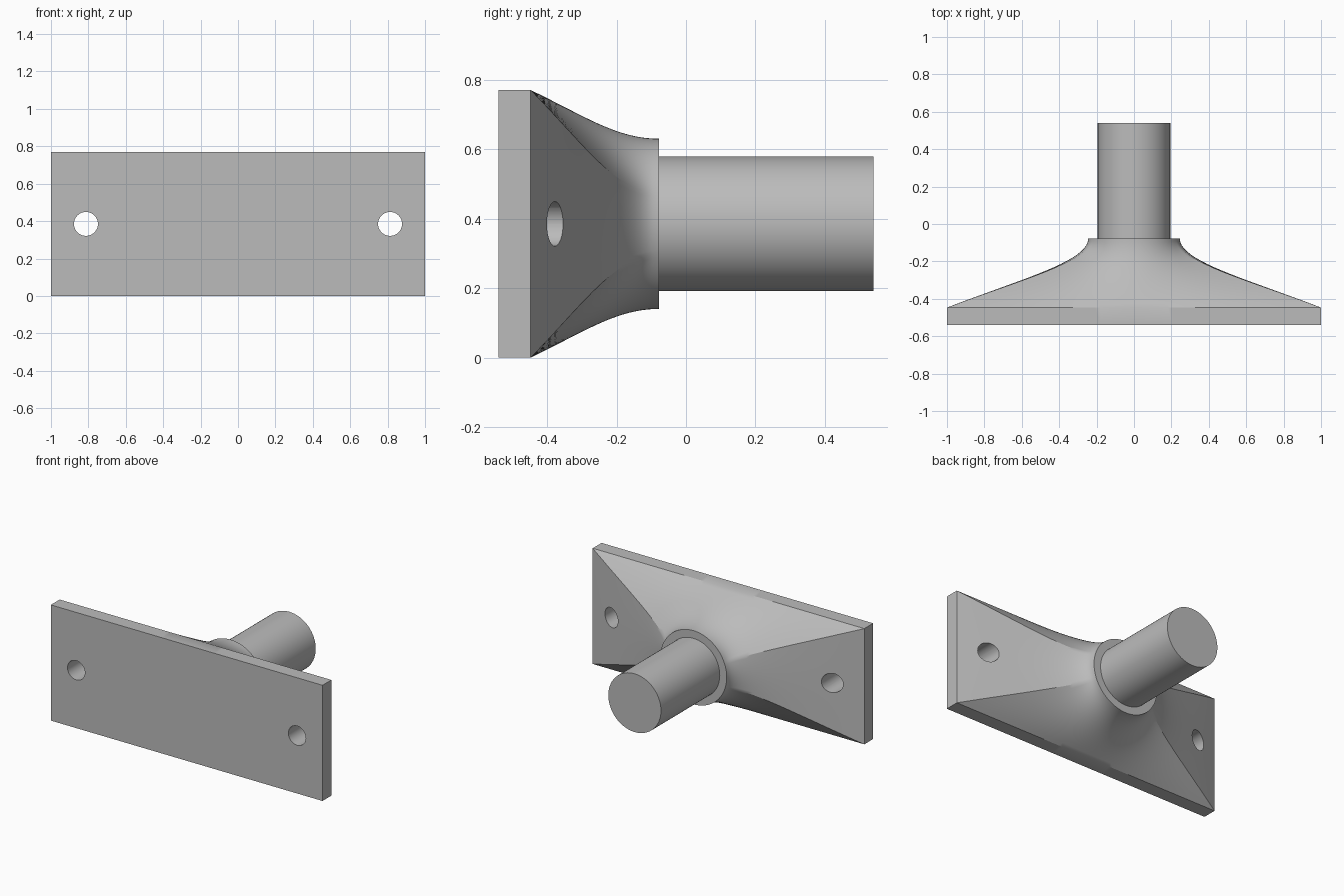
import bpy, bmesh, math
from mathutils import Vector, Matrix

if "Cube" in bpy.data.objects:
    bpy.data.objects.remove(bpy.data.objects["Cube"], do_unlink=True)

HALF_W, HALF_H = 1.0, 0.385          # plate half size
FRONT, PLATE_BACK, HUB_BACK, SHAFT_END = -0.54, -0.447, -0.078, 0.54
HUB_R, SHAFT_R = 0.245, 0.194
HOLE_X, HOLE_R = 0.813, 0.064

grey = bpy.data.materials.new("plain grey")
grey.use_nodes = True
grey.diffuse_color = (0.5, 0.5, 0.5, 1)
grey.node_tree.nodes["Principled BSDF"].inputs["Base Color"].default_value = (0.5, 0.5, 0.5, 1)


def finish(name, bm):
    mesh = bpy.data.meshes.new(name)
    bmesh.ops.recalc_face_normals(bm, faces=bm.faces)
    bm.to_mesh(mesh)
    bm.free()
    mesh.materials.append(grey)
    obj = bpy.data.objects.new(name, mesh)
    bpy.context.collection.objects.link(obj)
    return obj


def rod(name, x, y0, y1, radius, sides):
    bm = bmesh.new()
    place = Matrix.Translation((x, (y0 + y1) / 2, HALF_H)) @ Matrix.Rotation(math.pi / 2, 4, "X")
    bmesh.ops.create_cone(bm, cap_ends=True, segments=sides, radius1=radius,
                          radius2=radius, depth=y1 - y0, matrix=place)
    return finish(name, bm)


def activate(obj):
    bpy.ops.object.select_all(action="DESELECT")
    obj.select_set(True)
    bpy.context.view_layer.objects.active = obj


def smooth(obj):
    activate(obj)
    bpy.ops.object.shade_smooth_by_angle(angle=math.radians(30))


# Ray angles around the hub, landing exactly on the plate corners
corner = math.atan2(HALF_H, HALF_W)
angles = []
for start, end, steps in ((-corner, corner, 16), (corner, math.pi - corner, 44)):
    for turn in (0, math.pi):
        angles += [start + turn + (end - start) * i / steps for i in range(steps)]
angles = sorted(a % (2 * math.pi) for a in angles)


def flare_point(angle, t):
    """Curve from the plate edge to the round hub, ending along the shaft."""
    c, s = math.cos(angle), math.sin(angle)
    reach = min(HALF_W / max(abs(c), 1e-6), HALF_H / max(abs(s), 1e-6))
    depth = HUB_BACK - PLATE_BACK
    p0 = Vector((reach, PLATE_BACK))
    p1 = Vector((reach + (HUB_R - reach) * 0.53, PLATE_BACK + depth * 0.42))
    p2 = Vector((HUB_R, HUB_BACK - depth * 0.33))
    p3 = Vector((HUB_R, HUB_BACK))
    u = 1 - t
    r, y = u**3 * p0 + 3 * u * u * t * p1 + 3 * u * t * t * p2 + t**3 * p3
    return Vector((r * c, y, HALF_H + r * s))


# Plate and flared hub as one closed body
bm = bmesh.new()
STEPS = 20
front_ring = [flare_point(a, 0) for a in angles]
for p in front_ring:
    p.y = FRONT
rings = [front_ring] + [[flare_point(a, i / STEPS) for a in angles] for i in range(STEPS + 1)]
rings = [[bm.verts.new(p) for p in ring] for ring in rings]
count = len(angles)
for low, high in zip(rings, rings[1:]):
    for i in range(count):
        j = (i + 1) % count
        bm.faces.new((low[i], low[j], high[j], high[i]))
bm.faces.new(rings[0])
bm.faces.new(rings[-1])
base = finish("flared_base_plate", bm)

# Mounting holes
for side in (-1, 1):
    cutter = rod("hole_cutter", side * HOLE_X, -0.8, 0.1, HOLE_R, 40)
    cutter.hide_render = True
    cut = base.modifiers.new("hole", "BOOLEAN")
    cut.operation = "DIFFERENCE"
    cut.solver = "EXACT"
    cut.object = cutter
    activate(base)
    bpy.ops.object.modifier_apply(modifier=cut.name)
    bpy.data.objects.remove(cutter, do_unlink=True)
smooth(base)

# Shaft
smooth(rod("shaft", 0, HUB_BACK - 0.03, SHAFT_END, SHAFT_R, 72))
